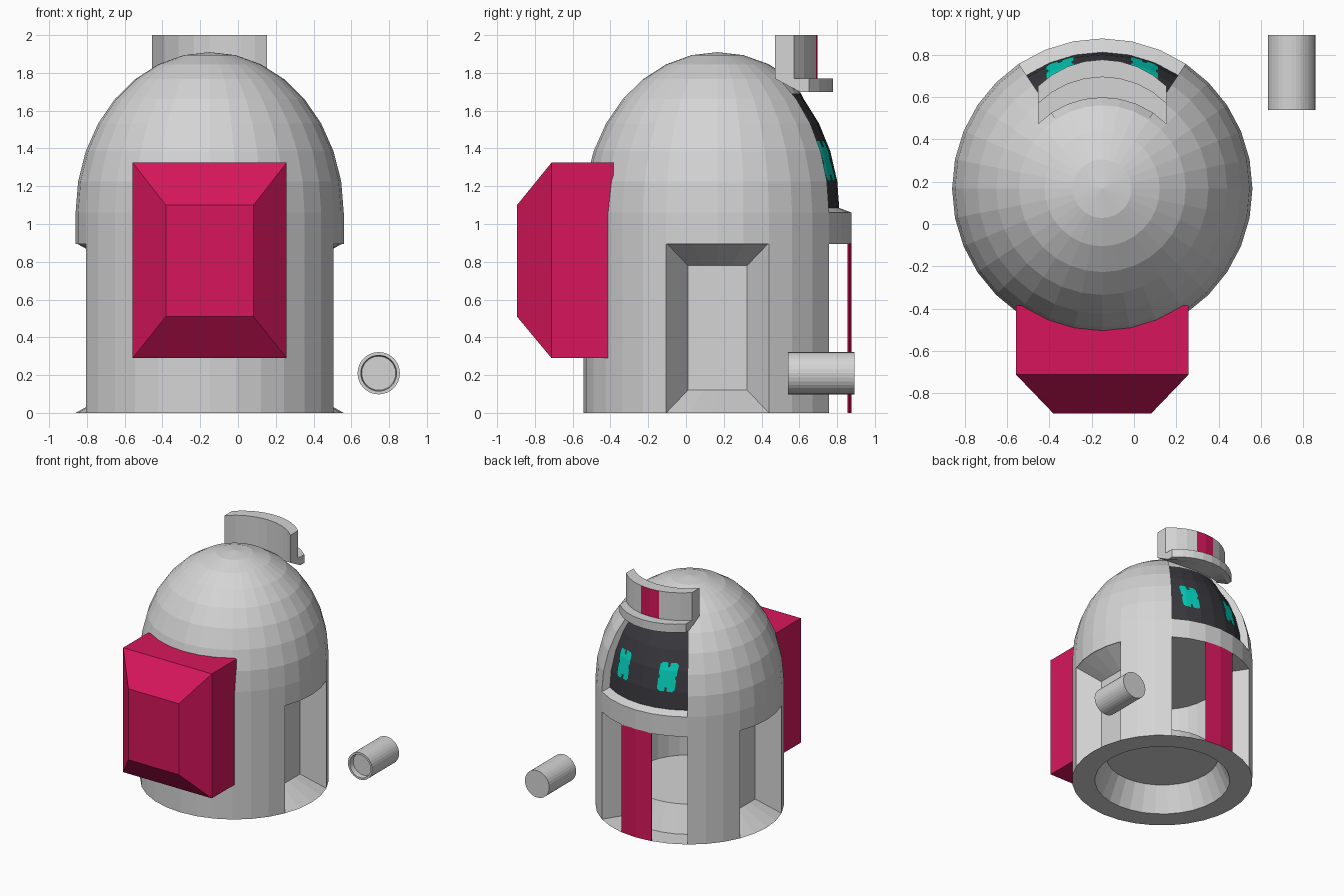
import bpy, bmesh, math
from mathutils import Vector
from mathutils.bvhtree import BVHTree

if "Cube" in bpy.data.objects:
    bpy.data.objects.remove(bpy.data.objects["Cube"])

CX, CY = -0.15, 0.167      # vertical axis of the body
STEP = 11.25               # 32-sided body
R, Z0, RZ = 0.71, 1.06, 0.85


def material(name, col):
    m = bpy.data.materials.new(name)
    m.diffuse_color = (*col, 1)
    m.use_nodes = True
    m.node_tree.nodes["Principled BSDF"].inputs["Base Color"].default_value = m.diffuse_color
    return m


GREY = material("light_grey", (0.66, 0.66, 0.66))
PINK = material("crimson", (0.68, 0.008, 0.105))
DARK = material("charcoal", (0.042, 0.04, 0.048))
TEAL = material("teal", (0.001, 0.62, 0.5))


def finish(name, bm, *mats):
    bmesh.ops.remove_doubles(bm, verts=bm.verts, dist=1e-5)
    bmesh.ops.recalc_face_normals(bm, faces=bm.faces)
    me = bpy.data.meshes.new(name)
    bm.to_mesh(me)
    bm.free()
    for m in mats:
        me.materials.append(m)
    ob = bpy.data.objects.new(name, me)
    bpy.context.collection.objects.link(ob)
    return ob


def around(r, z, a):
    return Vector((CX + r * math.cos(a), CY + r * math.sin(a), z))


def sweep(profile, a0=0, a1=360, closed=True, point=around, caps=None):
    """Sweep a profile around the axis from a0 to a1 degrees."""
    bm = bmesh.new()
    n = round((a1 - a0) / STEP)
    rows = [[bm.verts.new(point(r, z, math.radians(a0 + i * STEP))) for r, z in profile]
            for i in range(n + 1)]
    k = len(profile)
    for p, q in zip(rows, rows[1:]):
        for j in range(k if closed else k - 1):
            jj = (j + 1) % k
            bm.faces.new((p[j], p[jj], q[jj], q[j]))
    if caps if caps is not None else (closed and a1 - a0 < 360):
        bm.faces.new(rows[0])
        bm.faces.new(rows[-1])
    return bm


def dome_curve(scale, i0, i1):
    return [(R * scale * math.cos(math.radians(i * STEP)), Z0 + RZ * math.sin(math.radians(i * STEP)))
            for i in range(i0, i1 + 1)]


# Lower walls between the openings
IN, FZ = 0.44, 0.21
skin = [(IN, 0.9), (IN, FZ), (0.53, 0), (R, 0)]
for name, a0, a1 in (("front_wall", 202.5, 337.5), ("right_rear_wall", 22.5, 56.25),
                     ("left_rear_wall", 123.75, 157.5)):
    finish(name, sweep(skin + [(R, 0.9)], a0, a1), GREY)


# Side alcoves: frame sloping in on four sides to a flat panel
def alcove_point(r, z, a):
    if r == R:
        return around(r, z, a)
    side = math.copysign(1, math.cos(a))
    return Vector((CX + side * r, CY + 0.157 * math.sin(a) / math.sin(math.radians(22.5)), z))


for name, mid in (("right", 0), ("left", 180)):
    finish(name + "_alcove", sweep([(R, 0), (0.494, 0.12), (0.494, 0.78), (R, 0.9)], mid - 22.5, mid + 22.5,
                                   closed=False, point=alcove_point, caps=True), GREY)
    finish(name + "_inner_wall", sweep(skin, mid - 22.5, mid + 22.5, closed=False), GREY)

# Floor at the open back and inner floor disc
finish("rear_floor", sweep(skin[1:], 56.25, 123.75, closed=False), GREY)
finish("inner_floor", sweep([(IN, FZ), (0, FZ)], closed=False), GREY)

# Hanging stripe at the back
finish("rear_stripe", sweep([(R, 0), (R, 0.9), (R - 0.008, 0.9), (R - 0.008, 0)], 78.75, 101.25), PINK)

# Collar with ceiling, dome and crown
VS = 0.91
top = (0.442, 1.69)
finish("collar", sweep([(0.645, 1.085), (R, Z0), (R, 0.895), (0, 0.895)], 56.25, 123.75, closed=False), GREY)
finish("collar_sides", sweep([(R, Z0), (R, 0.895), (0, 0.895)], 123.75, 416.25, closed=False), GREY)
finish("dome_sides", sweep(dome_curve(1, 0, 5) + [top] + dome_curve(VS, 0, 4)[::-1], 123.75, 416.25), GREY)
finish("crown", sweep(dome_curve(1, 5, 8), closed=False), GREY)
finish("crown_rear", sweep([top] + dome_curve(1, 5, 5), 56.25, 123.75, closed=False), GREY)

# Recessed visor
visor_bm = sweep(dome_curve(VS, 0, 4) + [top], 56.25, 123.75, closed=False)
tree = BVHTree.FromBMesh(visor_bm)
finish("visor", visor_bm, DARK)


# Eyes: rounded plates notched at top and bottom, laid on the visor
def in_eye(u, v):
    if abs(u) < 0.12 and abs(v) > 0.72:
        return False
    if abs(u) > 0.85 and abs(v) < 0.12:
        return False
    du, dv = max(abs(u) - 0.65, 0) / 0.35, max(abs(v) - 0.78, 0) / 0.22
    return du * du + dv * dv <= 1


def eye(name, x):
    bm = bmesh.new()
    nx, nz = 30, 48
    w, h, zc = 0.066, 0.108, 1.335
    grid = {}

    def vert(i, j):
        if (i, j) not in grid:
            o = Vector((x + w * (2 * i / nx - 1), 2, zc + h * (2 * j / nz - 1)))
            hit = tree.ray_cast(o, Vector((0, -1, 0)))[0]
            grid[i, j] = bm.verts.new(hit + Vector((0, 0.008, 0)))
        return grid[i, j]

    for i in range(nx):
        for j in range(nz):
            if in_eye(2 * (i + .5) / nx - 1, 2 * (j + .5) / nz - 1):
                bm.faces.new([vert(i, j), vert(i, j + 1), vert(i + 1, j + 1), vert(i + 1, j)])
    ob = finish(name, bm, TEAL)
    if ob.data.polygons[0].normal.y < 0:
        ob.data.flip_normals()


eye("left_eye", CX - 0.2)
eye("right_eye", CX + 0.2)


# Raised plate and brim: a section shifted along y and swept on an arc, its inner edge dipping into the dome
def brim_point(off, z, a):
    p = around(0.43, z, a) + Vector((0, off, 0))
    if off == 0 and z < 1.9:
        p.z = 1.77 - 0.07 * (p.y - 0.47) / 0.13
    return p


hat = finish("peak", sweep([(0, 1.77), (0, 2), (0.1, 2), (0.1, 1.77), (0.18, 1.77),
                            (0.18, 1.7), (0.13, 1.7)], 45, 135, point=brim_point), GREY, PINK)
for p in hat.data.polygons:
    c = p.center
    if p.normal.y > 0.8 and c.z > 1.8 and abs(c.x - CX) < 0.08:
        p.material_index = 1

# Tapered backpack
bm = bmesh.new()
rings = []
for y, hx, z0, z1 in ((-0.385, 0.408, 0.29, 1.325), (-0.712, 0.408, 0.29, 1.325), (-0.895, 0.232, 0.51, 1.1)):
    rings.append([bm.verts.new((CX + sx * hx, y, z)) for sx, z in ((-1, z0), (1, z0), (1, z1), (-1, z1))])
for p, q in zip(rings, rings[1:]):
    for j in range(4):
        bm.faces.new((p[j], p[(j + 1) % 4], q[(j + 1) % 4], q[j]))
bm.faces.new(rings[0])
bm.faces.new(rings[-1])
finish("backpack", bm, PINK)


# Loose canister with a shallow recess in its front end
def canister_point(r, y, a):
    return Vector((0.745 + r * math.cos(a), y, 0.21 + r * math.sin(a)))


finish("canister", sweep([(0, 0.58), (0.09, 0.58), (0.095, 0.54), (0.112, 0.54), (0.112, 0.893),
                          (0, 0.893)], closed=False, point=canister_point), GREY)
